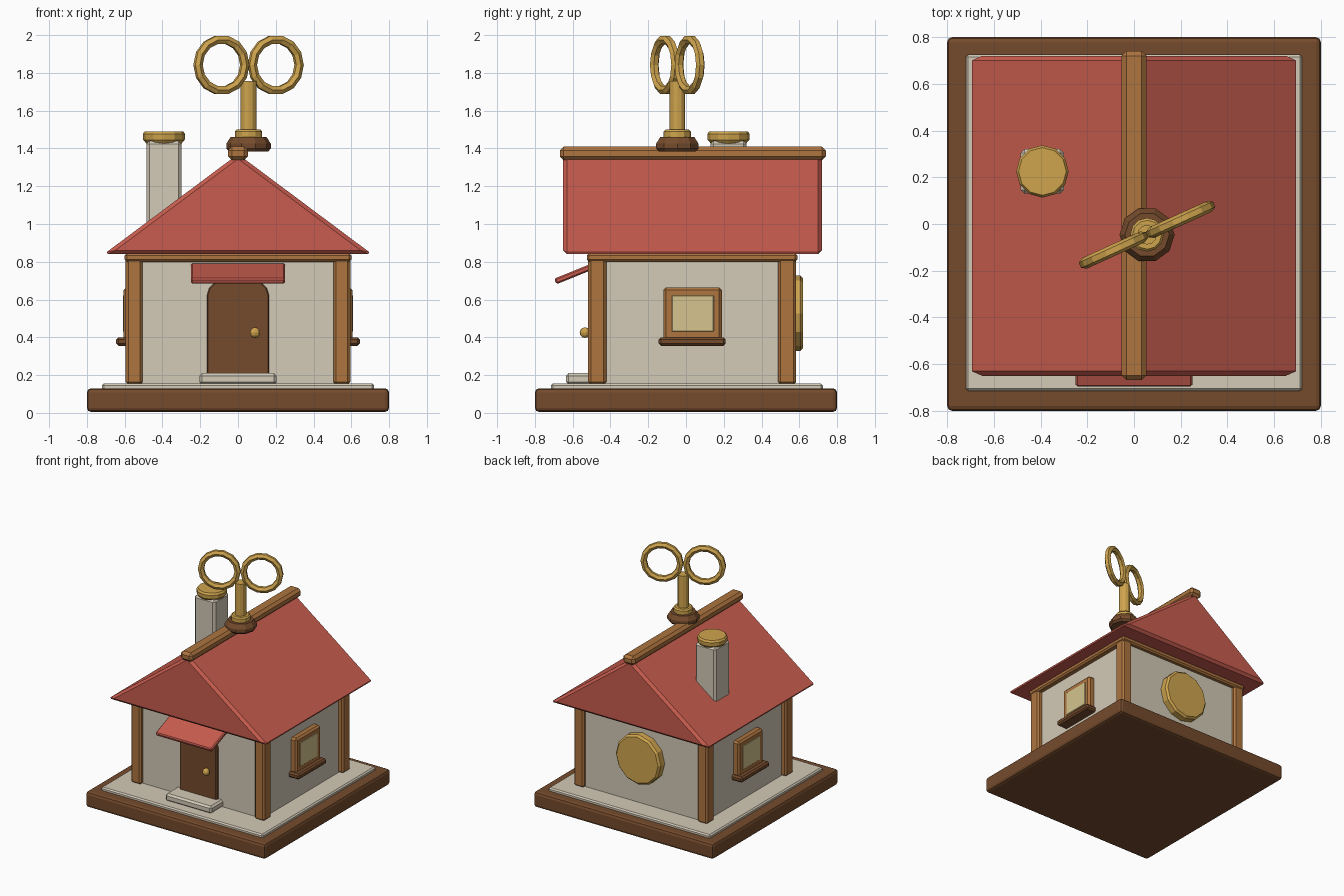
import bpy, bmesh, math
from mathutils import Matrix, Vector

if "Cube" in bpy.data.objects:
    bpy.data.objects.remove(bpy.data.objects["Cube"], do_unlink=True)


def material(name, rgb):
    lin = [((c / 255 + 0.055) / 1.055) ** 2.4 for c in rgb] + [1]
    m = bpy.data.materials.new(name)
    m.use_nodes = True
    m.diffuse_color = lin
    m.node_tree.nodes["Principled BSDF"].inputs["Base Color"].default_value = lin
    return m


RED = material("roof red", (200, 92, 78))
PLASTER = material("plaster", (211, 202, 183))
TIMBER = material("timber", (174, 117, 63))
BROWN = material("dark brown", (117, 75, 44))
GOLD = material("gold", (208, 165, 78))
PANE = material("window glow", (214, 196, 143))


def finish(name, bm, mat, bevel=0.0, segments=1):
    bmesh.ops.recalc_face_normals(bm, faces=bm.faces)
    me = bpy.data.meshes.new(name)
    bm.to_mesh(me)
    bm.free()
    me.materials.append(mat)
    ob = bpy.data.objects.new(name, me)
    bpy.context.collection.objects.link(ob)
    if bevel:
        mod = ob.modifiers.new("Bevel", "BEVEL")
        mod.width = bevel
        mod.segments = segments
        mod.limit_method = "ANGLE"
    return ob


def box(name, x, y, z, mat, bevel=0.01, segments=1):
    """Box from (min, max) ranges, with its origin at its centre."""
    bm = bmesh.new()
    bmesh.ops.create_cube(bm, size=1)
    bmesh.ops.scale(bm, vec=(x[1] - x[0], y[1] - y[0], z[1] - z[0]), verts=bm.verts)
    ob = finish(name, bm, mat, bevel, segments)
    ob.location = [sum(r) / 2 for r in (x, y, z)]
    return ob


def prism(name, outline, y, mat, bevel):
    """Outline in x, z pushed along y."""
    bm = bmesh.new()
    face = bm.faces.new([bm.verts.new((px, y[0], pz)) for px, pz in outline])
    new = bmesh.ops.extrude_face_region(bm, geom=[face])["geom"]
    bmesh.ops.translate(bm, vec=(0, y[1] - y[0], 0),
                        verts=[v for v in new if isinstance(v, bmesh.types.BMVert)])
    return finish(name, bm, mat, bevel)


def lathe(name, profile, sides, mat, location):
    """Closed solid turned around z from (radius, height) pairs."""
    bm = bmesh.new()
    rings = []
    for r, h in profile:
        rings.append([bm.verts.new((r * math.cos(a), r * math.sin(a), h))
                      for a in (math.tau * i / sides for i in range(sides))])
    for low, high in zip(rings, rings[1:]):
        for i in range(sides):
            j = (i + 1) % sides
            bm.faces.new((low[i], low[j], high[j], high[i]))
    bm.faces.new(rings[0])
    bm.faces.new(rings[-1])
    ob = finish(name, bm, mat)
    ob.location = location
    return ob


def ring(name, centre, major, minor, turn, mat, around=14, across=6):
    """Upright torus, turned about the vertical."""
    bm = bmesh.new()
    rows = []
    for i in range(around):
        a = math.tau * i / around
        row = []
        for k in range(across):
            b = math.tau * (k + 0.5) / across
            r = major + minor * math.cos(b)
            row.append(bm.verts.new((r * math.cos(a), minor * math.sin(b), r * math.sin(a))))
        rows.append(row)
    for i in range(around):
        p, q = rows[i], rows[(i + 1) % around]
        for k in range(across):
            n = (k + 1) % across
            bm.faces.new((p[k], q[k], q[n], p[n]))
    ob = finish(name, bm, mat)
    ob.matrix_world = Matrix.Translation(centre) @ Matrix.Rotation(turn, 4, "Z")
    return ob


# Base and plinth
box("base", (-0.8, 0.8), (-0.8, 0.8), (0.005, 0.13), BROWN, 0.022, 2)
box("plinth", (-0.72, 0.72), (-0.715, 0.725), (0.12, 0.155), PLASTER, 0.01)

# Walls, corner posts and top beam
box("walls", (-0.555, 0.555), (-0.485, 0.555), (0.15, 0.82), PLASTER, 0)
for side, x in (("left", 0.55), ("right", -0.55)):
    for end, y in (("front", -0.47), ("back", 0.535)):
        box(f"{end}_{side}_post", (x - 0.045, x + 0.045), (y - 0.048, y + 0.048),
            (0.15, 0.82), TIMBER, 0.014)
box("top_beam", (-0.6, 0.6), (-0.525, 0.59), (0.8, 0.845), TIMBER, 0.012)

# Roof and ridge
prism("roof", [(-0.71, 0.84), (0.71, 0.84), (0, 1.37)], (-0.65, 0.72), RED, 0.02)
box("ridge_beam", (-0.053, 0.053), (-0.668, 0.74), (1.338, 1.41), TIMBER, 0.02)

# Chimney
box("chimney", (-0.485, -0.3), (0.13, 0.32), (0.96, 1.44), PLASTER, 0.016)
lathe("chimney_cap", [(0.085, 0), (0.11, 0.03), (0.112, 0.06), (0.102, 0.075)],
      12, GOLD, (-0.392, 0.225, 1.416))

# Door, knob, step and awning
arch = [(0.165 * math.cos(t), 0.62 + 0.11 * math.sin(t))
        for t in (math.pi * i / 8 for i in range(9))]
prism("door", [(-0.165, 0.19), (0.165, 0.19)] + arch, (-0.51, -0.47), BROWN, 0.006)
bm = bmesh.new()
bmesh.ops.create_uvsphere(bm, u_segments=10, v_segments=6, radius=0.028)
knob = finish("door_knob", bm, GOLD)
knob.location = (0.09, -0.535, 0.425)
box("step", (-0.205, 0.205), (-0.635, -0.47), (0.15, 0.21), PLASTER, 0.014)
awning = box("awning", (-0.25, 0.25), (-0.7, -0.475), (0.722, 0.754), RED, 0.008)
awning.rotation_euler.x = math.radians(22)

# Side windows
for side, s in (("left", 1), ("right", -1)):
    def span(a, b):
        return tuple(sorted((s * a, s * b)))
    box(f"{side}_window_frame", span(0.54, 0.605), (-0.12, 0.19), (0.37, 0.665), TIMBER, 0.014)
    box(f"{side}_window_pane", span(0.6, 0.609), (-0.075, 0.147), (0.43, 0.622), PANE, 0.003)
    box(f"{side}_window_sill", span(0.54, 0.645), (-0.145, 0.21), (0.355, 0.4), BROWN, 0.012)

# Round plate on the back wall
plate = lathe("back_plate", [(0.2, 0), (0.2, 0.055), (0.185, 0.07)], 12, GOLD, (0, 0.55, 0.527))
plate.rotation_euler.x = math.radians(-90)

# Winding key
KEY = Vector((0.056, -0.046, 0))
TURN = math.radians(24.5)
lathe("key_socket", [(0.105, 1.385), (0.118, 1.4), (0.118, 1.425), (0.095, 1.46)], 10, BROWN, KEY)
lathe("key_collar", [(0.072, 1.455), (0.072, 1.49), (0.062, 1.5)], 12, GOLD, KEY)
lathe("key_shaft", [(0.042, 1.48), (0.042, 1.757)], 12, GOLD, KEY)
for side, s in (("left", 1), ("right", -1)):
    offset = Vector((math.cos(TURN), math.sin(TURN), 0)) * 0.158 * s
    ring(f"{side}_key_ring", KEY + offset + Vector((0, 0, 1.842)), 0.136, 0.025, TURN, GOLD)
